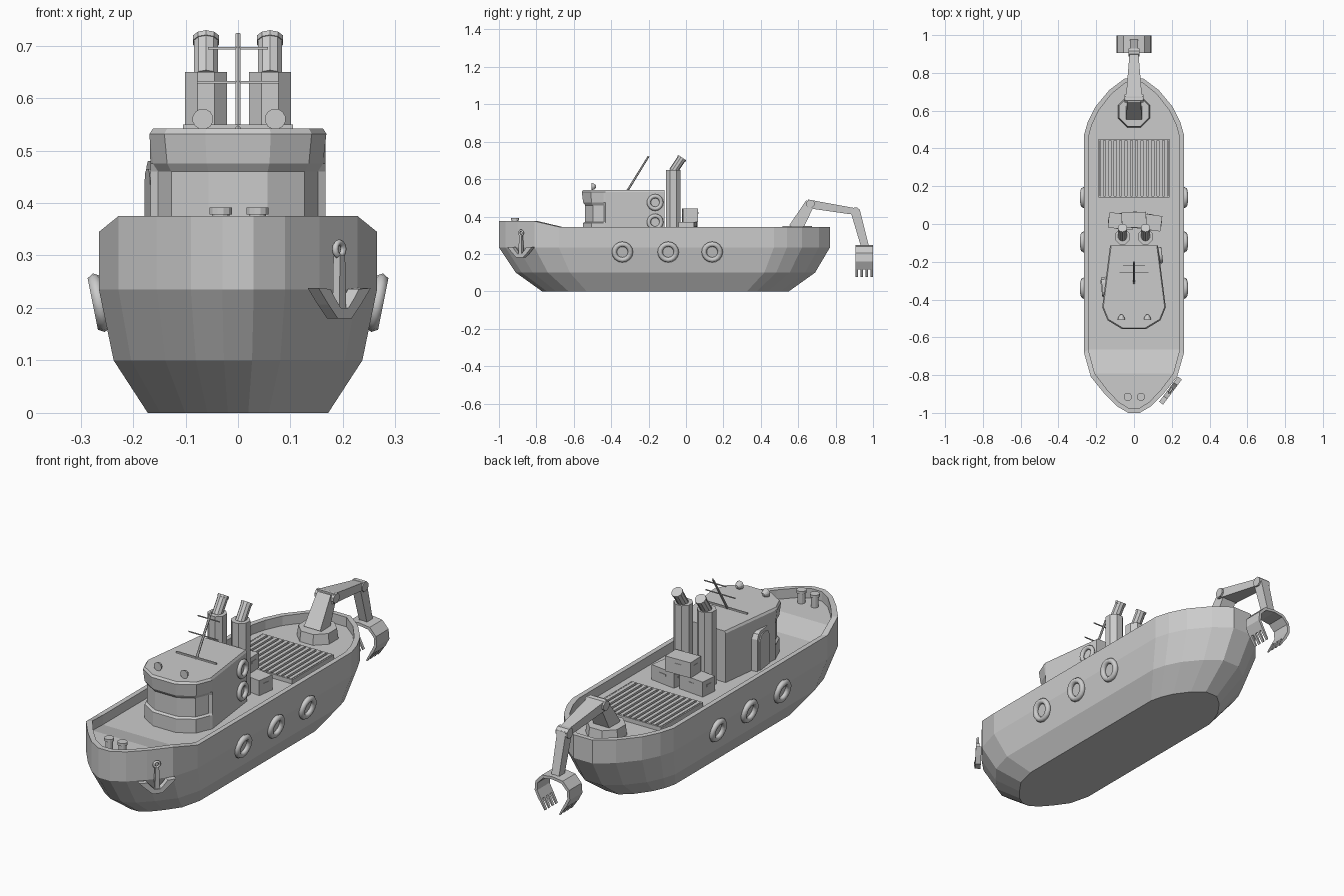
import bpy, bmesh, math
from mathutils import Vector, Matrix

if "Cube" in bpy.data.objects:
    bpy.data.objects.remove(bpy.data.objects["Cube"])


def make(name, verts, faces):
    me = bpy.data.meshes.new(name)
    bm = bmesh.new()
    vs = [bm.verts.new(v) for v in verts]
    for f in faces:
        bm.faces.new([vs[i] for i in f])
    bmesh.ops.recalc_face_normals(bm, faces=bm.faces)
    bm.to_mesh(me)
    bm.free()
    ob = bpy.data.objects.new(name, me)
    bpy.context.collection.objects.link(ob)
    return ob


def loft(name, rings):
    """Skin mirrored rings (right half then left half); caps are cross strips."""
    n, faces = len(rings[0]), []
    for r in range(len(rings) - 1):
        for i in range(n):
            j = (i + 1) % n
            faces.append((r*n + i, r*n + j, r*n + n + j, r*n + n + i))
    for o in (0, (len(rings) - 1) * n):
        for i in range(n // 2 - 1):
            faces.append((o + i, o + i + 1, o + n - 2 - i, o + n - 1 - i))
    return make(name, [p for r in rings for p in r], faces)


def mirror_ring(half):
    return half + [(-x, y, z) for x, y, z in reversed(half)]


def prism(name, poly, depth, mat):
    """Extrude a 2D outline by depth, centred, in the frame of mat."""
    n = len(poly)
    verts = [mat @ Vector((u, s * depth / 2, v)) for s in (-1, 1) for u, v in poly]
    faces = [tuple(range(n)), tuple(range(n, 2*n))]
    faces += [(i, (i+1) % n, n + (i+1) % n, n + i) for i in range(n)]
    return make(name, verts, faces)


def box(name, c, s, rot=0):
    w, h = s[0] / 2, s[2] / 2
    return prism(name, [(-w, -h), (w, -h), (w, h), (-w, h)], s[1],
                 Matrix.Translation(c) @ Matrix.Rotation(rot, 4, 'Z'))


def rod(name, a, b, r1, r2=None, n=8):
    a, b = Vector(a), Vector(b)
    q = (b - a).to_track_quat('Z', 'Y')
    r2 = r1 if r2 is None else r2
    verts = []
    for p, r in ((a, r1), (b, r2)):
        for i in range(n):
            t = 2 * math.pi * (i + .5) / n
            verts.append(p + q @ Vector((r * math.cos(t), r * math.sin(t), 0)))
    faces = [tuple(range(n)), tuple(range(n, 2*n))]
    faces += [(i, (i+1) % n, n + (i+1) % n, n + i) for i in range(n)]
    return make(name, verts, faces)


def beam(name, a, b, s1, s2):
    """Tapered box in the y-z plane; s = (x width, thickness)."""
    a, b = Vector((0, *a)), Vector((0, *b))
    d = (b - a).normalized()
    side = Vector((0, -d.z, d.y))
    verts = [p + Vector((sx * s[0] / 2, 0, 0)) + side * sy * s[1] / 2
             for p, s in ((a, s1), (b, s2)) for sx, sy in ((-1, -1), (1, -1), (1, 1), (-1, 1))]
    return make(name, verts, [(0, 1, 2, 3), (4, 5, 6, 7)] +
                [(i, (i+1) % 4, 4 + (i+1) % 4, 4 + i) for i in range(4)])


def tyre(name, loc, direction, R, r, n=16, m=6):
    q = Vector(direction).to_track_quat('Z', 'Y')
    verts, faces = [], []
    for i in range(n):
        a = 2 * math.pi * i / n
        for j in range(m):
            b = 2 * math.pi * j / m
            k = R + r * math.cos(b)
            verts.append(Vector(loc) + q @ Vector((k*math.cos(a), k*math.sin(a), r*math.sin(b))))
            i2, j2 = (i + 1) % n, (j + 1) % m
            faces.append((i*m + j, i2*m + j, i2*m + j2, i*m + j2))
    ob = make(name, verts, faces)
    ob.data.shade_smooth()
    return ob


# Hull with bulwark and raised bow deck
outline = [(.03, -1), (.09, -.965), (.155, -.9), (.228, -.81), (.265, -.68),
           (.265, .47), (.245, .54), (.205, .62), (.13, .71), (.05, .77)]


def hull_ring(w, y0, y1, z):
    ring = []
    for x, y in outline:
        lift = min(1, max(0, (-.68 - y) / .13)) * .03
        ring.append((x * w / .265, y0 + (y + 1) / 1.77 * (y1 - y0), z + (lift if z > .25 else 0)))
    return mirror_ring(ring)


loft("hull", [hull_ring(.172, -.77, .55, 0), hull_ring(.237, -.91, .69, .1),
              hull_ring(.265, -1, .77, .235), hull_ring(.265, -1, .77, .345),
              hull_ring(.242, -.975, .747, .345), hull_ring(.242, -.975, .747, .3)])

# Tyre fenders along the hull and on the right of the wheelhouse
for s in (-1, 1):
    for y in (-.34, -.095, .14):
        tyre("hull_tyre", (s * .265, y, .21), (s, 0, -.2), .043, .014)
for z in (.37, .475):
    tyre("house_tyre", (.14, -.165, z), (1, .12, 0), .034, .011)

# Wheelhouse with recessed window band and flared visor
def house_ring(z, k, side=0):
    front = [(.06, -.55), (.135, -.505), (.162, -.44)]
    half = [(x * k, -.43 + (y + .43) * (1 + (k - 1) * 1.5), z) for x, y in front]
    return mirror_ring(half + [(.167 - side, -.43, z), (.127 - side, -.115, z)])


loft("wheelhouse", [house_ring(.29, 1), house_ring(.365, 1), house_ring(.372, .94),
                    house_ring(.46, .94), house_ring(.475, 1), house_ring(.532, 1.04),
                    house_ring(.542, 1.0, .006)])

# Door on the left wall
door_mat = Matrix.Translation((-.153, -.34, .3)) @ Matrix.Rotation(math.radians(97.2), 4, 'Z')
for nm, w, h, d in (("door_frame", .06, .18, .03), ("door_panel", .045, .165, .04)):
    prism(nm, [(-w, 0), (w, 0), (w, h - .03), (w - .012, h - .008), (w - .03, h),
               (.03 - w, h), (.012 - w, h - .008), (-w, h - .03)], d, door_mat)

# Roof lamps: half domes with flat fronts
for x in (-.067, .071):
    rod("roof_lamp", (x, -.505, .56), (x, -.492, .56), .02, .016, 12)
    rod("roof_lamp_back", (x, -.492, .56), (x, -.48, .56), .016, .006, 12)

# Leaning mast with crossbars
rod("mast", (0, -.315, .535), (0, -.2, .722), .006, .005, 6)
rod("mast_foot_bar", (-.105, -.31, .546), (.105, -.31, .546), .005, n=4)
rod("mast_low_bar", (-.078, -.258, .63), (.078, -.258, .63), .003, n=4)
rod("mast_high_bar", (-.057, -.218, .695), (.057, -.218, .695), .003, n=4)

# Twin funnels with slanted open pipes
for x in (-.061, .061):
    rod("funnel", (x, -.068, .29), (x, -.068, .65), .043)
    rod("funnel_pipe", (x, -.07, .64), (x, -.022, .712), .024, n=10)
    rod("funnel_pipe_rim", (x, -.026, .706), (x, -.02, .715), .026, n=10)

# Stacked cargo crates with hand slots
for c, rot in (((-.07, .015, .335), -.1), ((.08, .01, .335), -.14), ((0, .022, .408), .03)):
    box("crate", c, (.13, .082, .072), rot)
    m = Matrix.Translation(c) @ Matrix.Rotation(rot, 4, 'Z')
    for s in (-1, 1):
        box("crate_handle", m @ Vector((s * .065, 0, .01)), (.004, .03, .01), rot)
        box("crate_handle", m @ Vector((0, s * .041, .01)), (.035, .004, .01), rot)

# Deck grating
for i in range(13):
    box("grating_bar", (-.17 + i * .34 / 12, .295, .31), (.017, .3, .022))
for s in (-1, 1):
    box("grating_end", (0, .295 + s * .152, .309), (.372, .008, .022))
    box("grating_side", (s * .184, .295, .309), (.006, .31, .022))

# Bow bollards
for x in (-.033, .037):
    rod("bollard", (x, -.915, .32), (x, -.915, .378), .017, n=12)
    rod("bollard_cap", (x, -.915, .378), (x, -.915, .391), .022, n=12)

# Anchor on the right bow, in a frame aligned with the hull side
am = Matrix.Translation((.193, -.882, 0)) @ Matrix.Rotation(math.atan2(.8, .6), 4, 'Z')
prism("anchor_shank", [(-.011, .195), (.011, .195), (.008, .3), (-.008, .3)], .016, am)
flukes = [(.022, .18), (.052, .207), (.083, .238), (.045, .236), (.03, .218), (.012, .2)]
prism("anchor_flukes", flukes + [(-u, v) for u, v in reversed(flukes)], .026, am)
tyre("anchor_ring", am @ Vector((0, 0, .312)), (.8, -.6, 0), .013, .006, 12)

# Stern crane: base, post and folding arms
rod("crane_base", (0, .595, .295), (0, .595, .348), .092, .085)
beam("crane_post", (.585, .335), (.665, .475), (.085, .075), (.07, .05))
rod("crane_shoulder", (-.05, .665, .467), (.05, .665, .467), .023)
beam("crane_upper_arm", (.65, .468), (.915, .425), (.088, .046), (.045, .035))
rod("crane_elbow", (-.03, .908, .425), (.03, .908, .425), .024)
beam("crane_forearm", (.905, .43), (.957, .24), (.045, .05), (.04, .042))

# Grab claw: two curved jaws with tines
jaw = [(0, .247), (.055, .24), (.088, .205), (.092, .16), (.07, .118),
       (.06, .125), (.079, .162), (.076, .198), (.048, .227), (0, .234)]
tine = [(.07, .12), (.04, .076), (.036, .079), (.06, .127)]
for s in (-1, 1):
    prism("claw_jaw", [(s * u, v) for u, v in jaw], .094, Matrix.Translation((0, .952, 0)))
    for i in range(4):
        prism("claw_tine", [(s * u, v) for u, v in tine], .013,
              Matrix.Translation((0, .912 + i * .0268, 0)))
